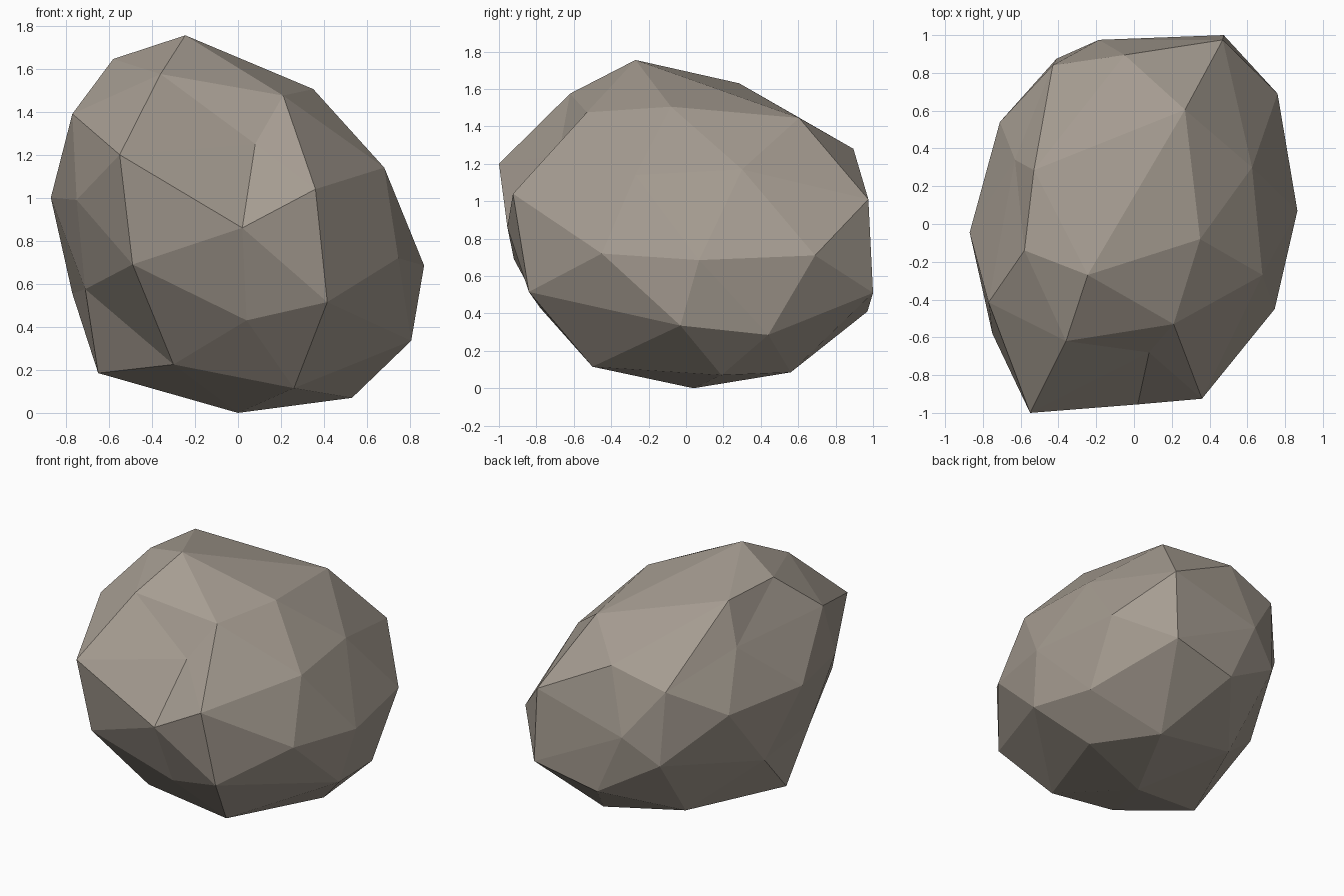
import bpy, bmesh
from itertools import combinations

if "Cube" in bpy.data.objects:
    bpy.data.objects.remove(bpy.data.objects["Cube"])

# Rock: a once-subdivided icosahedron with every vertex pushed by hand.
# Twelve main corners
corners = {
    "front": (0.04, -0.78, 0.43),
    "brow": (0.08, -0.68, 1.25),
    "left": (-0.75, -0.58, 0.99),
    "right": (0.745, -0.45, 0.72),
    "foot_r": (0.53, 0.19, 0.07),
    "foot_l": (-0.65, -0.18, 0.185),
    "top_l": (-0.58, -0.14, 1.645),
    "top_r": (0.35, -0.08, 1.505),
    "rear_r": (0.76, 0.69, 0.71),
    "rear_l": (-0.71, 0.54, 0.97),
    "rear_low": (0.01, 0.97, 0.41),
    "rear_top": (-0.05, 0.895, 1.28),
}

# One point on each edge between two corners
middles = {
    ("front", "brow"): (0.02, -0.955, 0.86),
    ("front", "left"): (-0.49, -0.92, 0.69),
    ("front", "foot_l"): (-0.30, -0.56, 0.225),
    ("front", "foot_r"): (0.26, -0.50, 0.115),
    ("front", "right"): (0.415, -0.84, 0.515),
    ("brow", "left"): (-0.55, -1.0, 1.20),
    ("brow", "right"): (0.36, -0.925, 1.04),
    ("brow", "top_l"): (-0.36, -0.62, 1.575),
    ("brow", "top_r"): (0.21, -0.53, 1.475),
    ("left", "foot_l"): (-0.71, -0.36, 0.575),
    ("left", "top_l"): (-0.77, -0.415, 1.39),
    ("left", "rear_l"): (-0.87, -0.045, 1.0),
    ("foot_l", "foot_r"): (0.0, 0.04, 0.0),
    ("foot_l", "rear_l"): (-0.77, 0.23, 0.555),
    ("foot_l", "rear_low"): (-0.355, 0.51, 0.20),
    ("foot_r", "right"): (0.805, -0.03, 0.335),
    ("foot_r", "rear_r"): (0.73, 0.44, 0.285),
    ("foot_r", "rear_low"): (0.245, 0.56, 0.085),
    ("right", "top_r"): (0.68, -0.27, 1.14),
    ("right", "rear_r"): (0.865, 0.07, 0.685),
    ("top_l", "top_r"): (-0.245, -0.27, 1.755),
    ("top_l", "rear_l"): (-0.63, 0.34, 1.35),
    ("top_l", "rear_top"): (-0.53, 0.285, 1.63),
    ("top_r", "rear_r"): (0.625, 0.30, 1.17),
    ("top_r", "rear_top"): (0.27, 0.605, 1.445),
    ("rear_r", "rear_top"): (0.47, 0.975, 1.01),
    ("rear_r", "rear_low"): (0.475, 1.0, 0.51),
    ("rear_l", "rear_top"): (-0.43, 0.84, 1.17),
    ("rear_l", "rear_low"): (-0.41, 0.875, 0.66),
    ("rear_low", "rear_top"): (-0.185, 0.975, 0.84),
}

bm = bmesh.new()
corner = {name: bm.verts.new(co) for name, co in corners.items()}
middle = {frozenset(pair): bm.verts.new(co) for pair, co in middles.items()}

# Each trio of linked corners becomes four flat facets
for a, b, c in combinations(corners, 3):
    edges = [frozenset(e) for e in ((a, b), (b, c), (c, a))]
    if all(e in middle for e in edges):
        ab, bc, ca = (middle[e] for e in edges)
        for tri in ((corner[a], ab, ca), (corner[b], bc, ab),
                    (corner[c], ca, bc), (ab, bc, ca)):
            bm.faces.new(tri)
bmesh.ops.recalc_face_normals(bm, faces=bm.faces)

mesh = bpy.data.meshes.new("rock")
bm.to_mesh(mesh)
bm.free()

# Warm grey stone
stone = bpy.data.materials.new("warm_grey_stone")
stone.diffuse_color = (0.38, 0.335, 0.285, 1.0)
stone.use_nodes = True
stone.node_tree.nodes["Principled BSDF"].inputs["Base Color"].default_value = stone.diffuse_color
mesh.materials.append(stone)

rock = bpy.data.objects.new("rock", mesh)
bpy.context.collection.objects.link(rock)
